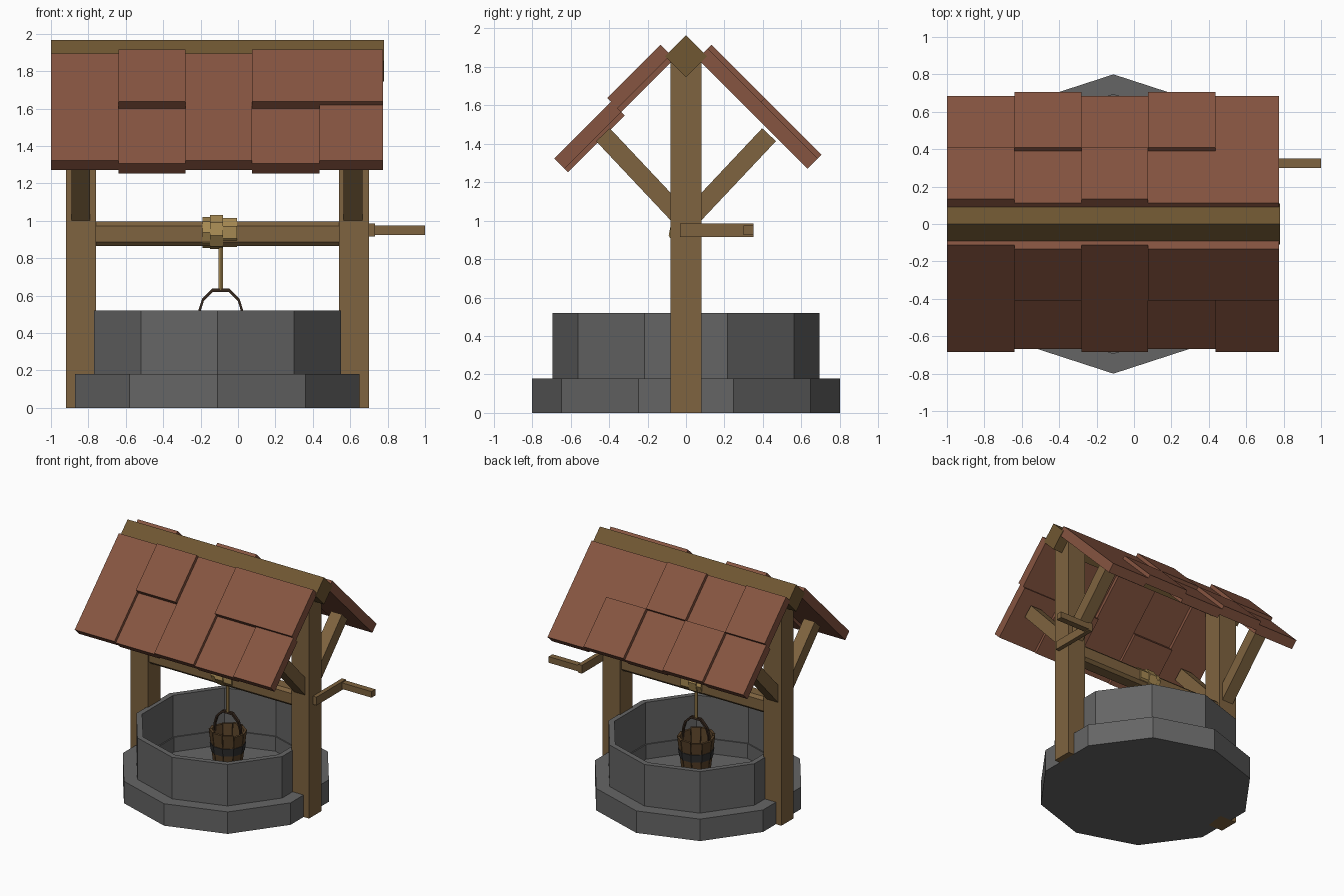
import bpy, bmesh, math, random
from mathutils import Matrix, Vector

if "Cube" in bpy.data.objects:
    bpy.data.objects.remove(bpy.data.objects["Cube"])

random.seed(4)
CX = -0.11          # well centre
BX = -0.092         # bucket and rope centre


def material(name, rgb):
    m = bpy.data.materials.new(name)
    m.diffuse_color = (*rgb, 1)
    m.use_nodes = True
    m.node_tree.nodes["Principled BSDF"].inputs["Base Color"].default_value = m.diffuse_color
    return m


WOOD = material("wood", (0.21, 0.125, 0.05))
RIDGE = material("ridge_wood", (0.16, 0.095, 0.032))
TILE = material("roof_clay", (0.24, 0.09, 0.052))
ROPE = material("rope", (0.38, 0.25, 0.085))
DARK = material("bucket_wood", (0.10, 0.055, 0.022))
IRON = material("iron", (0.03, 0.03, 0.03))
STRAP = material("handle_leather", (0.035, 0.02, 0.012))
STONE = material("stone", (0.13, 0.13, 0.13))


def finish(bm, name, mat):
    bmesh.ops.recalc_face_normals(bm, faces=bm.faces)
    me = bpy.data.meshes.new(name)
    bm.to_mesh(me)
    bm.free()
    me.materials.append(mat)
    ob = bpy.data.objects.new(name, me)
    bpy.context.collection.objects.link(ob)
    return ob


def box(name, mat, center, size, tilt=0.0):
    """Box with full size, tilted about x."""
    bm = bmesh.new()
    m = (Matrix.Translation(center) @ Matrix.Rotation(tilt, 4, 'X')
         @ Matrix.Diagonal((*size, 1)))
    bmesh.ops.create_cube(bm, size=1, matrix=m)
    return finish(bm, name, mat)


def lathe(name, mat, profile, sides, cx, start=-math.pi / 2):
    """Closed (radius, z) profile swept round a vertical axis."""
    bm = bmesh.new()
    rings = []
    for k in range(sides):
        a = start + 2 * math.pi * k / sides
        rings.append([bm.verts.new((cx + r * math.cos(a), r * math.sin(a), z))
                      for r, z in profile])
    n = len(profile)
    for k in range(sides):
        a, b = rings[k], rings[(k + 1) % sides]
        for i in range(n):
            j = (i + 1) % n
            bm.faces.new((a[i], a[j], b[j], b[i]))
    return finish(bm, name, mat)


def prism(name, mat, sides, r, depth, center, matrix=Matrix(), r2=None):
    bm = bmesh.new()
    bmesh.ops.create_cone(bm, cap_ends=True, segments=sides, radius1=r,
                          radius2=r if r2 is None else r2, depth=depth,
                          matrix=Matrix.Translation(center) @ matrix)
    return finish(bm, name, mat)


ALONG_X = Matrix.Rotation(math.pi / 2, 4, 'Y')

# Ten-sided stone base, floor and wall
spin = Matrix.Rotation(-math.pi / 2, 4, 'Z')
lathe("stone_base", STONE, [(0.64, 0), (0.8, 0), (0.8, 0.18), (0.64, 0.18)], 10, CX)
lathe("stone_wall", STONE, [(0.65, 0.01), (0.695, 0.01), (0.695, 0.52), (0.65, 0.52)], 10, CX)
bm = bmesh.new()
ring = [(CX + 0.66 * math.sin(k * math.pi / 5), -0.66 * math.cos(k * math.pi / 5)) for k in range(10)]
low = [bm.verts.new((x, y, 0)) for x, y in ring]
top = [bm.verts.new((x, y, 0.06)) for x, y in ring]
bm.faces.new(low)
bm.faces.new(top)
for k in range(10):
    bm.faces.new((low[k], low[k - 1], top[k - 1], top[k]))
finish(bm, "well_floor", STONE)

# Posts with a pair of diagonal braces each
for side, px in (("left", -0.84), ("right", 0.62)):
    box(f"{side}_post", WOOD, (px, 0, 0.92), (0.16, 0.16, 1.84))
    for name, s in (("front", -1), ("back", 1)):
        a, b = Vector((0, 0.03 * s, 1.02)), Vector((0, 0.432 * s, 1.447))
        d = b - a
        mid = (a + b) / 2
        box(f"{side}_{name}_brace", WOOD, (px - (0.005 if px > 0 else 0), mid.y, mid.z),
            (0.10, 0.098, d.length), math.atan2(-d.y, d.z))

# Ridge beam
box("ridge_beam", RIDGE, (-0.11, 0, 1.855), (1.78, 0.156, 0.156), math.pi / 4)

# Roof tiles: two rows per slope, each tile lifted a little differently
COLS = [-1.0, -0.64, -0.28, 0.075, 0.435, 0.775]
LIFT = {(-1, "upper"): (0, .028, 0, .028, .028), (-1, "lower"): (0, -.025, 0, -.025, 0),
        (1, "upper"): (.028, 0, .028, 0, 0), (1, "lower"): (0, .028, 0, .028, 0)}
SPAN = {"upper": (0.113, 0.39), "lower": (0.39, 0.685)}
THICK = 0.075
for (s, row), lifts in LIFT.items():
    y0, y1 = SPAN[row]
    for i, lift in enumerate(lifts):
        ym = (y0 + y1) / 2
        off = (lift - THICK / 2) * math.sqrt(0.5)
        box(f"{'front' if s < 0 else 'back'}_{row}_tile_{i + 1}", TILE,
            ((COLS[i] + COLS[i + 1]) / 2, s * (ym + off), 2.008 - ym + off),
            (COLS[i + 1] - COLS[i], (y1 - y0) * math.sqrt(2), THICK), -s * math.pi / 4)

# Axle: square bar with chamfered edges
bm = bmesh.new()
bmesh.ops.create_cube(bm, size=1, matrix=Matrix.Translation((-0.10, 0, 0.93))
                      @ Matrix.Diagonal((1.40, 0.13, 0.13, 1)))
edges = [e for e in bm.edges if abs(e.verts[0].co.x - e.verts[1].co.x) > 1]
bmesh.ops.bevel(bm, geom=edges, offset=0.022, segments=1, affect='EDGES')
finish(bm, "axle", WOOD)

# Crank
box("crank_arm", WOOD, (0.715, 0.16, 0.95), (0.035, 0.38, 0.068))
box("crank_handle", WOOD, (0.858, 0.325, 0.95), (0.284, 0.05, 0.05))

# Rope coil and hanging rope
for i, (x0, x1, r, z) in enumerate(((-0.19, -0.135, 0.083, 0.937), (-0.15, -0.08, 0.092, 0.94),
                                    (-0.09, -0.005, 0.083, 0.937))):
    prism(f"rope_coil_{i + 1}", ROPE, 8, r, x1 - x0, ((x0 + x1) / 2, 0, z),
          ALONG_X @ Matrix.Rotation(0.2 * i, 4, 'Z'))
prism("hanging_rope", ROPE, 6, 0.014, 0.27, (BX, 0, 0.765))

# Bucket: tapered staves, bottom, iron band
N = 10
bm = bmesh.new()
for k in range(N):
    zt = 0.49 + random.uniform(-0.012, 0.012)
    a0, a1 = (2 * math.pi * (k + t) / N for t in (0.03, 0.97))
    vs = [bm.verts.new((BX + r * math.cos(a), r * math.sin(a), z))
          for a in (a0, a1) for r, z in ((0.088, 0.21), (0.108, 0.21), (0.142, zt), (0.122, zt))]
    for f in ((0, 1, 2, 3), (7, 6, 5, 4), (0, 4, 5, 1), (1, 5, 6, 2), (2, 6, 7, 3), (3, 7, 4, 0)):
        bm.faces.new([vs[i] for i in f])
finish(bm, "bucket_staves", DARK)
prism("bucket_bottom", DARK, N, 0.095, 0.02, (BX, 0, 0.235))
lathe("bucket_band", IRON, [(0.115, 0.32), (0.126, 0.32), (0.135, 0.385), (0.122, 0.385)], N, BX, 0)

# Bucket handle: flat strap bent in an arch
bm = bmesh.new()
arch = [(-0.125, 0.44), (-0.12, 0.52), (-0.10, 0.583), (-0.045, 0.638),
        (0.045, 0.638), (0.10, 0.583), (0.12, 0.52), (0.125, 0.44)]
rows = []
for x, z in arch:
    inner = Vector((x, z - 0.44)) * 0.91
    rows.append([bm.verts.new((BX + u, y, 0.44 + w)) for u, w, y in
                 ((x, z - 0.44, -0.012), (x, z - 0.44, 0.012),
                  (inner.x, inner.y, 0.012), (inner.x, inner.y, -0.012))])
for a, b in zip(rows, rows[1:]):
    for i in range(4):
        j = (i + 1) % 4
        bm.faces.new((a[i], a[j], b[j], b[i]))
bm.faces.new(rows[0])
bm.faces.new(rows[-1])
finish(bm, "bucket_handle", STRAP)
